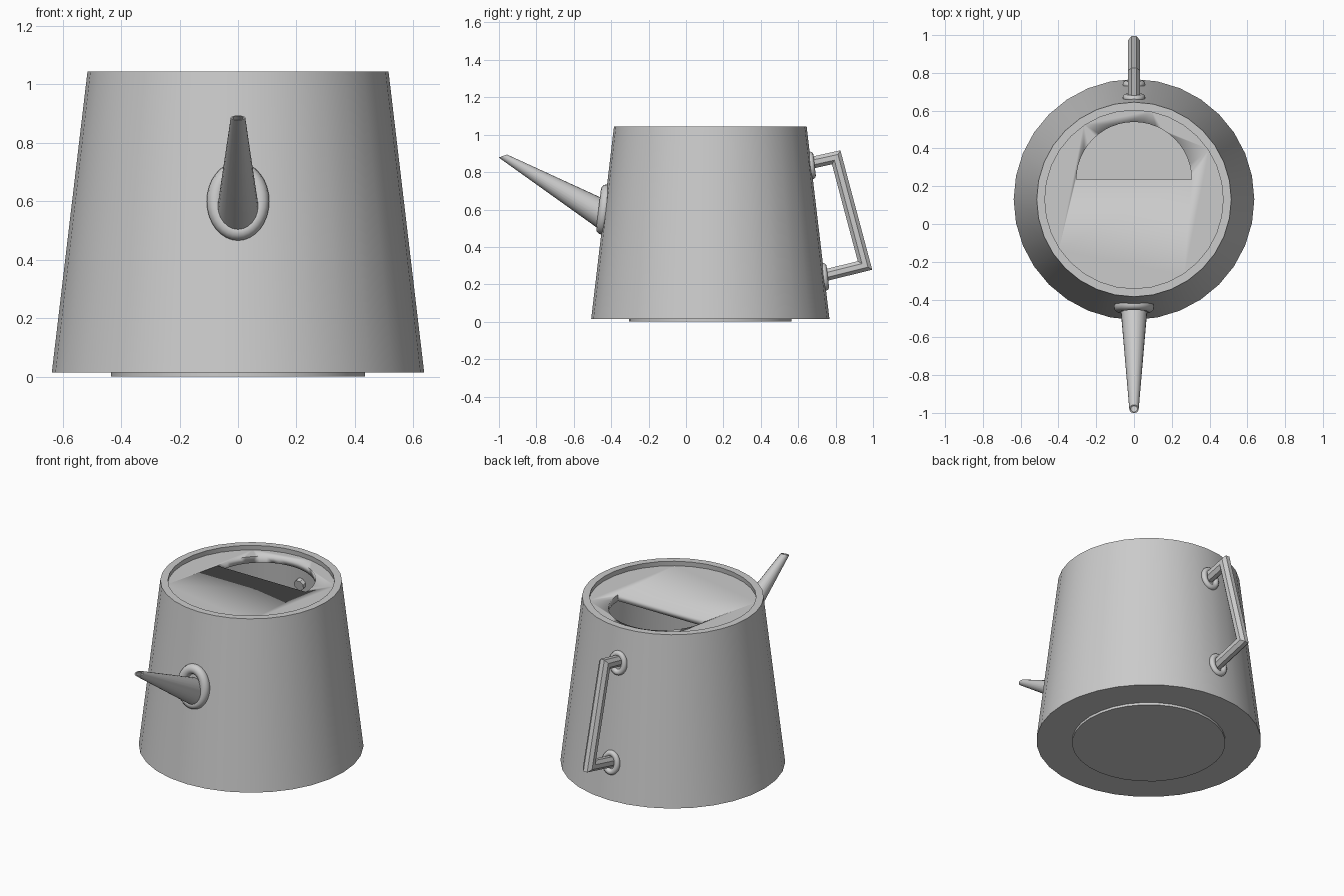
import bpy, bmesh, math
from mathutils import Vector, Matrix

if "Cube" in bpy.data.objects:
    bpy.data.objects.remove(bpy.data.objects["Cube"])

CY = 0.13                              # body axis y
TILT = math.atan(0.122 / 1.03)         # wall slope


def finish(name, bm, angle=30):
    bmesh.ops.remove_doubles(bm, verts=bm.verts, dist=1e-5)
    bmesh.ops.recalc_face_normals(bm, faces=bm.faces)
    me = bpy.data.meshes.new(name)
    bm.to_mesh(me)
    bm.free()
    ob = bpy.data.objects.new(name, me)
    bpy.context.collection.objects.link(ob)
    bpy.ops.object.select_all(action='DESELECT')
    ob.select_set(True)
    bpy.context.view_layer.objects.active = ob
    bpy.ops.object.shade_smooth_by_angle(angle=math.radians(angle))
    return ob


def loft(name, rings, angle=30):
    """Skin a list of rings and cap both ends."""
    bm = bmesh.new()
    rows = [[bm.verts.new(p) for p in r] for r in rings]
    n = len(rows[0])
    for a, b in zip(rows, rows[1:]):
        for i in range(n):
            j = (i + 1) % n
            bm.faces.new((a[i], a[j], b[j], b[i]))
    bm.faces.new(rows[0])
    bm.faces.new(rows[-1])
    return finish(name, bm, angle)


def ring(c, u, v, n, phase=0.0):
    c, u, v = Vector(c), Vector(u), Vector(v)
    return [c + u * math.cos(t) + v * math.sin(t)
            for t in (2 * math.pi * i / n + phase for i in range(n))]


def level(r, z, n=32):
    return ring((0, CY, z), (r, 0, 0), (0, r, 0), n)


# hollow tapered body: underside, outer wall, rim, inner wall, inner floor
loft("body", [level(r, z) for r, z in
              [(0.637, 0.015), (0.515, 1.045), (0.472, 1.045), (0.588, 0.06)]])

# thin foot disc
loft("foot", [level(0.435, 0.0), level(0.435, 0.02)])

# recessed lid with a half-round opening
lid = loft("lid", [level(0.479, 0.975), level(0.479, 1.015)])
half = [(0.305 * math.cos(math.pi * i / 24), 0.235 + 0.305 * math.sin(math.pi * i / 24))
        for i in range(25)]
cutter = loft("lid_opening_cutter", [[(x, y, z) for x, y in half] for z in (0.9, 1.1)])
cutter.hide_render = True
cut = lid.modifiers.new("opening", 'BOOLEAN')
cut.object = cutter
cut.operation = 'DIFFERENCE'
cut.solver = 'EXACT'
bpy.context.view_layer.objects.active = lid
bpy.ops.object.modifier_apply(modifier="opening")
bpy.data.objects.remove(cutter)


# spout: tapered tube ending in a nearly level mouth with a small hole
def mouth(k, d):
    return ring((0, -0.979 + d * 0.86, 0.886 - d * 0.51),
                (0.025 * k, 0, 0), (0, 0.022 * k, 0.008 * k), 24)


loft("spout", [ring((0, -0.40, 0.545), (0.075, 0, 0), (0, 0.012, 0.088), 24),
               mouth(1, 0), mouth(0.72, 0), mouth(0.72, 0.05)])


# oval collars where spout and handle meet the wall
def collar(name, z, side, rx, rz, tube):
    r = 0.637 - math.tan(TILT) * (z - 0.015)
    m = (Matrix.Translation((0, CY + side * r, z))
         @ Matrix.Rotation(side * TILT, 4, 'X'))
    bm = bmesh.new()
    n, k = 32, 12
    g = []
    for i in range(n):
        t = 2 * math.pi * i / n
        row = []
        for j in range(k):
            p = 2 * math.pi * j / k
            c = tube * math.cos(p)
            row.append(bm.verts.new(m @ Vector(((rx + c) * math.cos(t),
                                                tube * math.sin(p),
                                                (rz + c) * math.sin(t)))))
        g.append(row)
    for i in range(n):
        for j in range(k):
            a, b = g[i], g[(i + 1) % n]
            bm.faces.new((a[j], b[j], b[(j + 1) % k], a[(j + 1) % k]))
    finish(name, bm, 40)


collar("spout_collar", 0.60, -1, 0.077, 0.105, 0.03)
collar("handle_collar_upper", 0.836, 1, 0.042, 0.056, 0.018)
collar("handle_collar_lower", 0.24, 1, 0.042, 0.056, 0.018)

# handle: eight-sided bar swept along a mitred path
path = [Vector(p) for p in [(0, 0.60, 0.834), (0, 0.803, 0.879),
                            (0, 0.957, 0.301), (0, 0.67, 0.23)]]
R = 0.034
rings = []
for i, p in enumerate(path):
    d0 = (p - path[i - 1]).normalized() if i else (path[1] - p).normalized()
    d1 = (path[i + 1] - p).normalized() if i < 3 else d0
    n0, n1 = Vector((0, -d0.z, d0.y)), Vector((0, -d1.z, d1.y))
    m = (n0 + n1).normalized()
    rings.append(ring(p, (R, 0, 0), m * (R / m.dot(n0)), 8, math.pi / 8))
loft("handle", rings)
